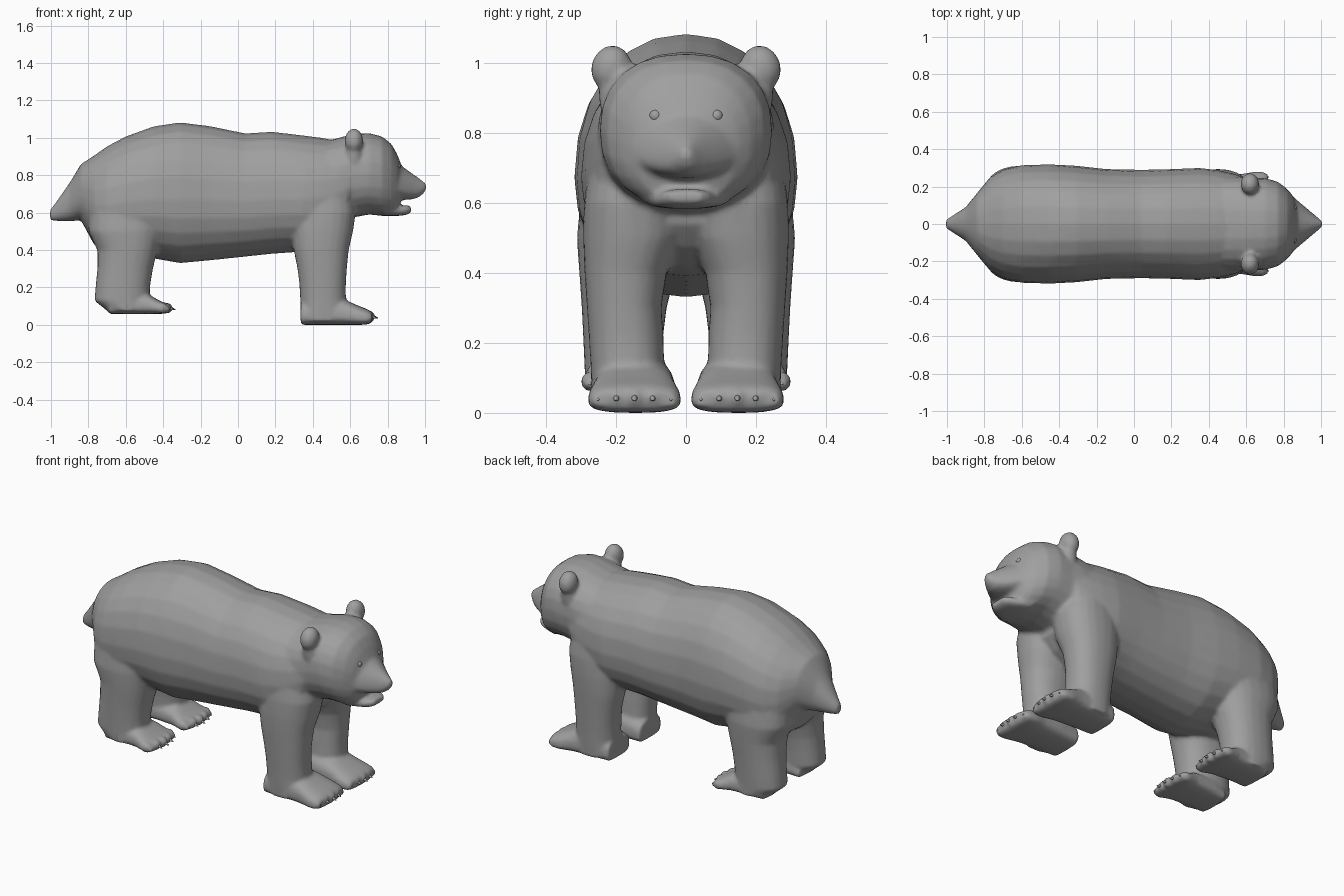
import bpy, bmesh, math
from mathutils import Matrix, Vector

if "Cube" in bpy.data.objects:
    bpy.data.objects.remove(bpy.data.objects["Cube"])

fur = bpy.data.materials.new("fur grey")
fur.diffuse_color = (0.35, 0.35, 0.35, 1)
fur.use_nodes = True
fur.node_tree.nodes["Principled BSDF"].inputs["Base Color"].default_value = fur.diffuse_color
bm = bmesh.new()          # all the fleshy parts, fused later


def loft(rings):
    """Skin a closed tube through rings of points."""
    vs = [[bm.verts.new(p) for p in r] for r in rings]
    n = len(vs[0])
    for a, b in zip(vs, vs[1:]):
        for i in range(n):
            j = (i + 1) % n
            bm.faces.new((a[i], a[j], b[j], b[i]))
    bm.faces.new(vs[0][::-1])
    bm.faces.new(vs[-1])


def oval(power, n=24):
    """Unit rounded-square outline."""
    out = []
    for i in range(n):
        t = 2 * math.pi * i / n
        c, s = math.cos(t), math.sin(t)
        out.append((math.copysign(abs(c) ** (2 / power), c),
                    math.copysign(abs(s) ** (2 / power), s)))
    return out


def along_x(sections, power=2.2, wide=0.5, y0=0):
    """Sections (x, top, bottom, half width); wide = height of the widest line."""
    rings = []
    for x, top, bot, hw in sections:
        zc = bot + (top - bot) * wide
        rings.append([(x, y0 + hw * c, zc + s * (top - zc if s > 0 else zc - bot))
                      for c, s in oval(power)])
    loft(rings)


def along_z(sections, side, power=2.3):
    """Sections (z, x back, x front, y inner, y outer)."""
    loft([[((a + b) / 2 + c * (b - a) / 2, side * ((i + o) / 2 + s * (o - i) / 2), z)
           for c, s in oval(power)] for z, a, b, i, o in sections])


def ball(loc, size, tilt=0):
    m = (Matrix.Translation(loc) @ Matrix.Rotation(tilt, 4, 'X')
         @ Matrix.Diagonal((*size, 1)))
    bmesh.ops.create_uvsphere(bm, u_segments=16, v_segments=10, radius=1, matrix=m)


# trunk, rump and tail
along_x([(-1.005, .615, .56, .022), (-.97, .66, .555, .045), (-.90, .76, .553, .09),
         (-.84, .86, .56, .165), (-.77, .905, .43, .25), (-.70, .955, .38, .292),
         (-.60, 1.008, .37, .315), (-.45, 1.062, .355, .319), (-.31, 1.083, .33, .312),
         (-.15, 1.063, .345, .294), (.04, 1.024, .365, .29), (.18, 1.033, .38, .293),
         (.35, 1.013, .392, .30), (.45, 1.0, .42, .288), (.53, .985, .47, .27),
         (.59, .97, .54, .25)], wide=.45)
# skull
along_x([(.45, .98, .6, .25), (.55, 1.003, .56, .255), (.62, 1.023, .575, .246),
         (.70, 1.026, .59, .246), (.77, 1.008, .583, .226), (.82, .968, .583, .187),
         (.85, .915, .60, .15), (.872, .86, .66, .10)], power=2.3)
# muzzle, nose and lower jaw
along_x([(.80, .93, .668, .19), (.87, .855, .668, .13), (.92, .818, .67, .088),
         (.96, .79, .678, .054), (.99, .768, .70, .03), (1.006, .755, .725, .016)],
        power=2.0, wide=.3)
along_x([(.78, .655, .583, .13), (.86, .636, .583, .09), (.90, .64, .588, .072),
         (.925, .635, .6, .05)], power=2.8)

claws = []
for side in (-1, 1):
    # ears
    ball((.62, side * .214, .985), (.05, .058, .066), side * .3)
    ball((.62, side * .205, .91), (.045, .045, .09))
    # front leg and paw
    along_z([(.02, .335, .58, .05, .27), (.13, .333, .577, .062, .272),
             (.22, .328, .577, .064, .278), (.30, .318, .582, .07, .283),
             (.40, .298, .592, .055, .29), (.50, .28, .615, .012, .294),
             (.60, .28, .63, .0, .292), (.75, .30, .60, .02, .27)], side)
    along_x([(.335, .12, 0, .105), (.45, .16, 0, .115), (.57, .135, 0, .12),
             (.65, .10, 0, .134), (.69, .085, .002, .132), (.715, .07, .012, .122)],
            power=2.8, wide=.35, y0=side * .147)
    # hind leg and paw
    along_z([(.075, -.70, -.48, .08, .288), (.13, -.768, -.475, .07, .29),
             (.22, -.76, -.468, .065, .294), (.30, -.752, -.455, .055, .298),
             (.40, -.752, -.43, .03, .305), (.50, -.80, -.40, .01, .312),
             (.62, -.80, -.36, .01, .30), (.75, -.74, -.42, .04, .27)], side)
    along_x([(-.69, .12, .058, .10), (-.60, .18, .058, .108), (-.48, .165, .058, .115),
             (-.42, .13, .058, .13), (-.385, .115, .062, .126), (-.365, .10, .07, .115)],
            power=2.8, wide=.35, y0=side * .17)
    # toes
    for k in range(-2, 3):
        for x, y, z in ((.705, .147, .045), (-.378, .17, .09)):
            tx, ty = x - .007 * k * k, side * y + k * .052
            ball((tx, ty, z), (.03, .027, .03))
            claws.append((tx + .026, ty, z - .004))

bmesh.ops.recalc_face_normals(bm, faces=bm.faces)


def finish(name, b):
    me = bpy.data.meshes.new(name)
    b.to_mesh(me)
    b.free()
    me.materials.append(fur)
    for p in me.polygons:
        p.use_smooth = True
    ob = bpy.data.objects.new(name, me)
    bpy.context.collection.objects.link(ob)
    return ob


# fuse the flesh into one soft skin
body = finish("bear_body", bm)
rm = body.modifiers.new("fuse", 'REMESH')
rm.mode, rm.voxel_size, rm.use_smooth_shade = 'VOXEL', .011, True
sm = body.modifiers.new("soften", 'SMOOTH')
sm.factor, sm.iterations = .5, 5
dc = body.modifiers.new("simplify", 'DECIMATE')
dc.ratio = .3

# claws
b = bmesh.new()
for p in claws:
    m = Matrix.Translation(p) @ Matrix.Rotation(math.radians(105), 4, 'Y')
    bmesh.ops.create_cone(b, cap_ends=True, segments=8, radius1=.014, radius2=.002,
                          depth=.036, matrix=m)
finish("claws", b)

# eyes
for side, name in ((-1, "eye_right"), (1, "eye_left")):
    b = bmesh.new()
    bmesh.ops.create_uvsphere(b, u_segments=16, v_segments=10, radius=.019,
                              matrix=Matrix.Translation((.85, side * .087, .848)))
    finish(name, b)
